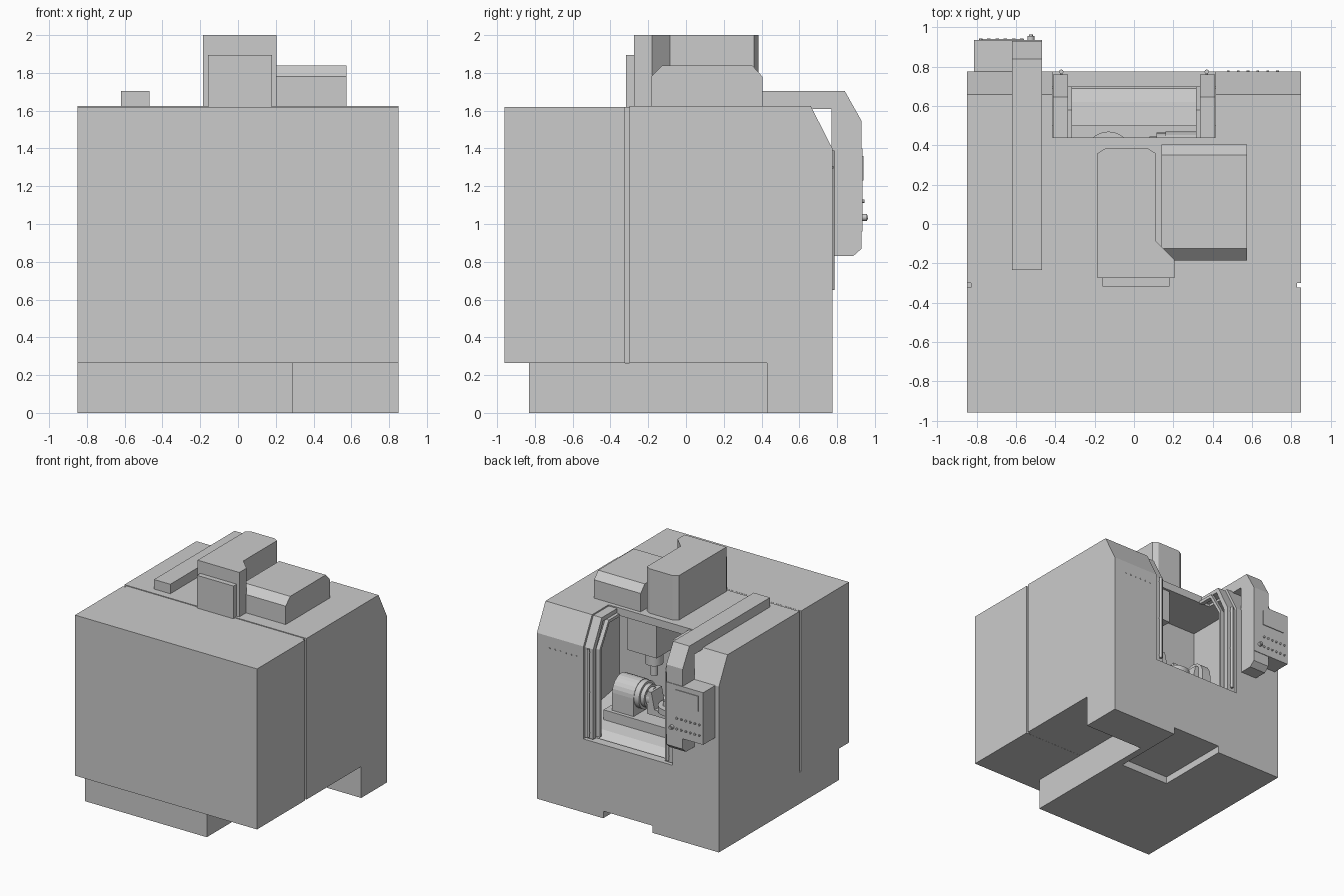
import bpy, bmesh, math
from mathutils import Vector

cube = bpy.data.objects.get("Cube")
if cube:
    bpy.data.objects.remove(cube, do_unlink=True)


def finish(name, bm):
    bmesh.ops.recalc_face_normals(bm, faces=bm.faces)
    mesh = bpy.data.meshes.new(name)
    bm.to_mesh(mesh)
    bm.free()
    obj = bpy.data.objects.new(name, mesh)
    bpy.context.scene.collection.objects.link(obj)
    return obj


def prism(name, points, start, end, axis="x"):
    """Extrude a profile: (y, z) along x, (x, z) along y, or (x, y) along z."""
    place = {"x": lambda a, b, t: (t, a, b),
             "y": lambda a, b, t: (a, t, b),
             "z": lambda a, b, t: (a, b, t)}[axis]
    bm = bmesh.new()
    face = bm.faces.new([bm.verts.new(place(a, b, start)) for a, b in points])
    out = bmesh.ops.extrude_face_region(bm, geom=[face])
    moved = [v for v in out["geom"] if isinstance(v, bmesh.types.BMVert)]
    bmesh.ops.translate(bm, verts=moved, vec=Vector(place(0, 0, end - start)))
    return finish(name, bm)


def box(name, x0, x1, y0, y1, z0, z1):
    return prism(name, [(x0, y0), (x1, y0), (x1, y1), (x0, y1)], z0, z1, "z")


def rod(name, centre, radius, length, axis="z", sides=24):
    bm = bmesh.new()
    bmesh.ops.create_cone(bm, cap_ends=True, segments=sides, radius1=radius,
                          radius2=radius, depth=length)
    obj = finish(name, bm)
    turn = {"x": (0, math.pi / 2, 0), "y": (math.pi / 2, 0, 0), "z": (0, 0, 0)}
    obj.rotation_euler = turn[axis]
    obj.location = centre
    bpy.ops.object.select_all(action="DESELECT")
    obj.select_set(True)
    bpy.context.view_layer.objects.active = obj
    bpy.ops.object.shade_smooth_by_angle()
    return obj


def carve(target, cutter):
    cutter.hide_render = True
    mod = target.modifiers.new("cut", "BOOLEAN")
    mod.operation, mod.object, mod.solver = "DIFFERENCE", cutter, "EXACT"
    bpy.context.view_layer.objects.active = target
    bpy.ops.object.modifier_apply(modifier=mod.name)
    bpy.data.objects.remove(cutter, do_unlink=True)


# Main enclosure with work chamber, door opening and floor recess
W = 0.85
housing = prism("rear_housing", [(-0.30, 0.265), (-0.30, 1.625), (0.66, 1.625), (0.775, 1.4),
                                 (0.775, 0), (0.43, 0), (0.43, 0.265)], -W, W)
carve(housing, prism("chamber_cutter", [(0.03, 0.6), (0.70, 0.6), (0.70, 1.37),
                                        (0.60, 1.56), (0.03, 1.56)], -0.6, 0.6))
carve(housing, box("door_cutter", -0.415, 0.415, 0.44, 1, 0.62, 2))
plinth = box("plinth", -W, 0.29, -0.83, 0.43, 0, 0.265)
for part in (housing, plinth):
    carve(part, box("recess_cutter", -0.23, 0.23, 0.13, 1, -0.1, 0.06))
box("front_cover", -W, W, -0.96, -0.322, 0.265, 1.62)
box("cover_seam", -0.83, 0.83, -0.33, -0.29, 0.266, 1.619)

# Roof housings
prism("column_cover", [(-0.185, -0.275), (0.205, -0.275), (0.205, -0.18), (0.11, -0.085),
                       (0.11, 0.36), (0.07, 0.385), (-0.145, 0.385), (-0.185, 0.36)],
      1.6, 2, "z")
box("column_front_plate", -0.16, 0.18, -0.318, -0.27, 1.61, 1.895)
prism("tool_store_cover", [(-0.185, 1.61), (-0.185, 1.78), (-0.125, 1.84), (0.35, 1.84),
                           (0.405, 1.78), (0.405, 1.61)], 0.14, 0.575)

# Open doors, their inner guards and handles on both sides of the opening
door = [(0.44, 1.615), (0.645, 1.615), (0.76, 1.39), (0.76, 0.63),
        (0.72, 0.63), (0.72, 1.38), (0.625, 1.58), (0.44, 1.58)]
guard = [(0.44, 1.575), (0.58, 1.575), (0.70, 1.37), (0.70, 0.63),
         (0.68, 0.63), (0.68, 1.36), (0.57, 1.55), (0.44, 1.55)]
for side, label in ((1, "left"), (-1, "right")):
    prism(label + "_door", door, side * 0.335, side * 0.413)
    prism(label + "_door_guard", guard, side * 0.315, side * 0.35)
    rod(label + "_door_handle", (side * 0.37, 0.775, 1.02), 0.011, 0.74)
    for z in (0.68, 1.02, 1.36):
        rod(label + "_handle_mount", (side * 0.37, 0.765, z), 0.007, 0.03, "y", 12)

# Spindle head
box("spindle_head", -0.02, 0.25, 0.10, 0.42, 1.28, 1.6)
rod("spindle_nose", (0.1, 0.28, 1.23), 0.07, 0.14)
rod("tool_holder", (0.1, 0.28, 1.12), 0.03, 0.12)

# Tilting rotary table
prism("chamber_floor_slope", [(0.03, 0.59), (0.03, 0.76), (0.2, 0.72), (0.62, 0.66),
                              (0.70, 0.59)], -0.6, 0.6)
box("table_bed", -0.42, 0.42, 0.2, 0.5, 0.6, 0.76)
headstock = [(0.23, 0.74), (0.47, 0.74)]
headstock += [(0.35 + 0.12 * math.cos(a), 0.91 + 0.12 * math.sin(a))
              for a in (math.pi * i / 12 for i in range(13))]
prism("table_headstock", headstock, 0.16, 0.36)
for x, radius, width in ((0.14, 0.115, 0.05), (0.1, 0.095, 0.04), (0.07, 0.075, 0.04)):
    rod("tilt_flange", (x, 0.35, 0.91), radius, width, "x", 32)
prism("tailstock", headstock, -0.4, -0.32)
prism("cradle", [(-0.33, 0.98), (-0.33, 0.79), (0.07, 0.79), (0.07, 0.98), (0.03, 0.98),
                 (0.0, 0.84), (-0.26, 0.84), (-0.29, 0.98)], 0.28, 0.42, "y")
rod("rotary_table", (-0.13, 0.35, 0.865), 0.12, 0.05, sides=32)
for x in (-0.17, -0.09):
    box("vise_jaw", x - 0.02, x + 0.02, 0.29, 0.41, 0.88, 0.93)

# Control arm and panel
prism("control_arm", [(-0.235, 1.61), (-0.235, 1.705), (0.84, 1.705), (0.93, 1.545),
                      (0.93, 0.87), (0.885, 0.83), (0.77, 0.83), (0.77, 1.61)],
      -0.62, -0.468)
box("control_panel", -0.815, -0.468, 0.77, 0.935, 0.96, 1.4)
box("control_screen", -0.77, -0.56, 0.93, 0.941, 1.23, 1.36)
rod("selector_knob", (-0.525, 0.945, 1.035), 0.018, 0.025, "y")
rod("selector_cap", (-0.525, 0.957, 1.035), 0.01, 0.014, "y")
for row in range(2):
    for col in range(6):
        rod("panel_button", (-0.78 + col * 0.042, 0.937, 1.03 + row * 0.09),
            0.009, 0.014, "y", 12)
for col in range(6):
    rod("door_side_button", (0.48 + col * 0.05, 0.776, 1.3), 0.007, 0.008, "y", 12)
